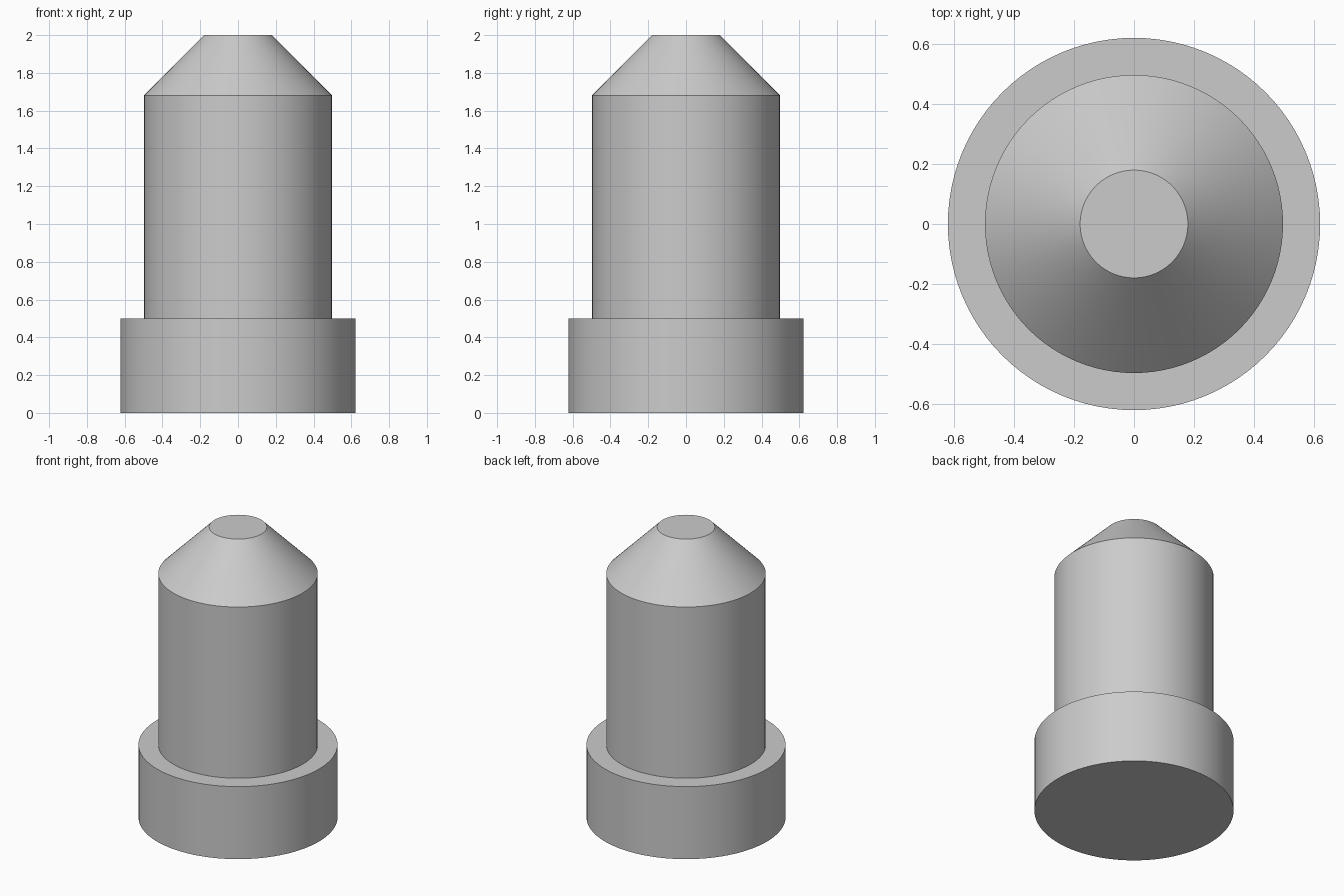
import bpy
import bmesh
import math

cube = bpy.data.objects.get("Cube")
if cube:
    bpy.data.objects.remove(cube, do_unlink=True)

SIDES = 96

# Plain metal colour
metal = bpy.data.materials.new("light_grey_metal")
metal.use_nodes = True
colour = (0.6, 0.6, 0.6, 1.0)
metal.diffuse_color = colour
metal.node_tree.nodes["Principled BSDF"].inputs["Base Color"].default_value = colour


def turned_part(name, profile):
    """Solid of revolution from (radius, height) points, starting and ending on a flat cap."""
    bm = bmesh.new()
    rings = []
    for radius, z in profile:
        rings.append([bm.verts.new((radius * math.cos(a), radius * math.sin(a), z))
                      for a in (2 * math.pi * i / SIDES for i in range(SIDES))])
    for low, high in zip(rings, rings[1:]):
        for i in range(SIDES):
            j = (i + 1) % SIDES
            bm.faces.new((low[i], low[j], high[j], high[i]))
    bm.faces.new(rings[0][::-1])
    bm.faces.new(rings[-1])
    mesh = bpy.data.meshes.new(name)
    bm.to_mesh(mesh)
    bm.free()
    mesh.materials.append(metal)
    part = bpy.data.objects.new(name, mesh)
    bpy.context.collection.objects.link(part)
    bpy.ops.object.select_all(action="DESELECT")
    part.select_set(True)
    bpy.context.view_layer.objects.active = part
    bpy.ops.object.shade_smooth_by_angle(angle=math.radians(30))
    return part


# Stepped pin: flange, straight shank and chamfered nose in one turned solid
turned_part("flanged_pin", [(0.622, 0), (0.622, 0.5), (0.498, 0.5),
                            (0.498, 1.68), (0.18, 2)])
